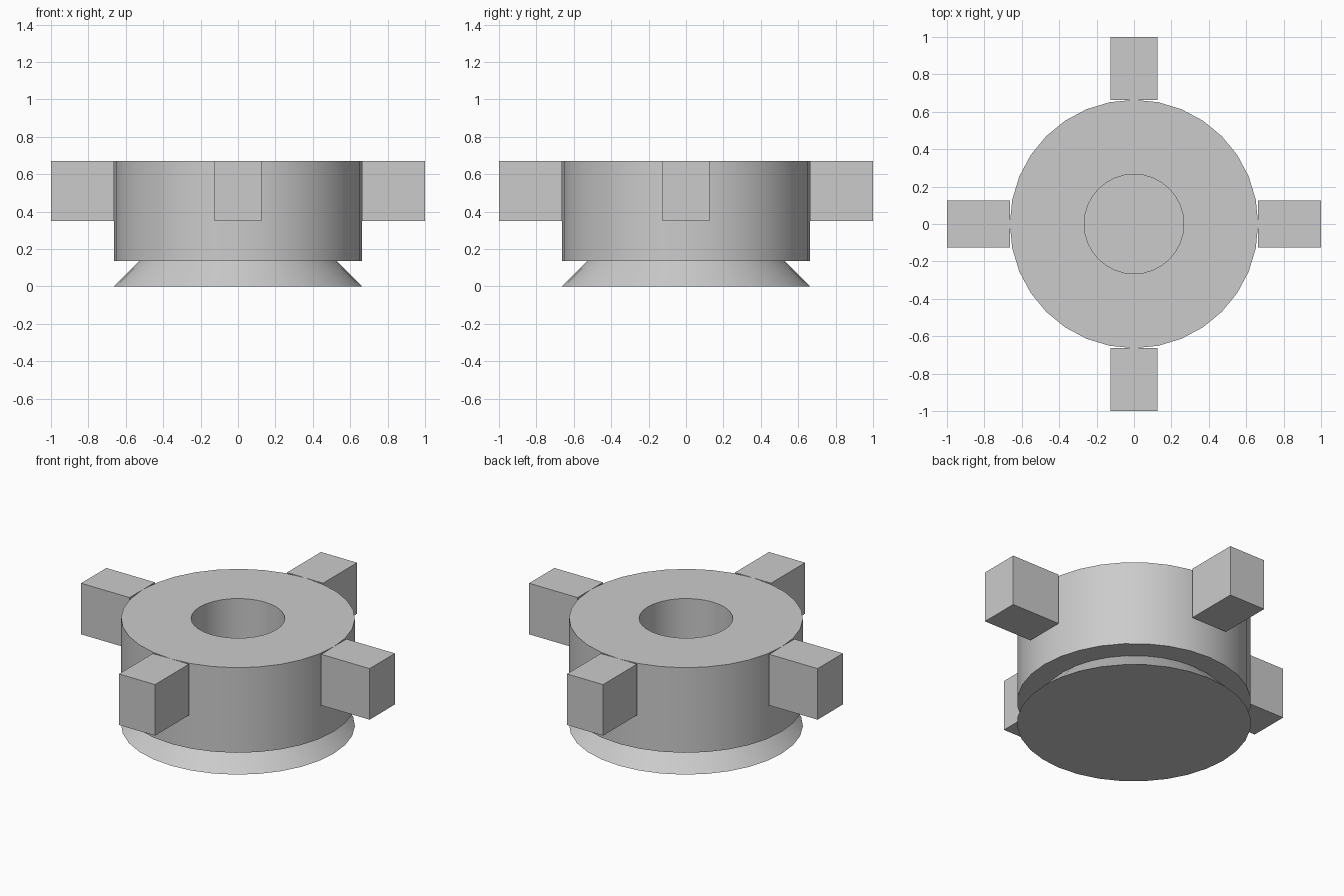
import bpy, bmesh, math
from mathutils import Matrix

cube = bpy.data.objects.get("Cube")
if cube:
    bpy.data.objects.remove(cube, do_unlink=True)

SIDES = 32
RADIUS, HOLE = 0.664, 0.266
NECK_Z, TOP_Z = 0.137, 0.67

grey = bpy.data.materials.new("plain grey")
grey.use_nodes = True
colour = (0.6, 0.6, 0.6, 1)
grey.diffuse_color = colour
grey.node_tree.nodes["Principled BSDF"].inputs["Base Color"].default_value = colour


def add_object(name, bm):
    bmesh.ops.recalc_face_normals(bm, faces=bm.faces)
    mesh = bpy.data.meshes.new(name)
    bm.to_mesh(mesh)
    bm.free()
    mesh.materials.append(grey)
    obj = bpy.data.objects.new(name, mesh)
    bpy.context.collection.objects.link(obj)
    return obj


def lathe(name, profile, closed):
    """Revolve (radius, height) points about z; an open profile gets flat caps."""
    bm = bmesh.new()
    rings = []
    for r, z in profile:
        angles = [2 * math.pi * i / SIDES for i in range(SIDES)]
        rings.append([bm.verts.new((r * math.cos(a), r * math.sin(a), z)) for a in angles])
    pairs = list(zip(rings, rings[1:]))
    if closed:
        pairs.append((rings[-1], rings[0]))
    else:
        bm.faces.new(rings[0])
        bm.faces.new(rings[-1])
    for low, high in pairs:
        for i in range(SIDES):
            j = (i + 1) % SIDES
            bm.faces.new((low[i], low[j], high[j], high[i]))
    obj = add_object(name, bm)
    bpy.ops.object.select_all(action="DESELECT")
    obj.select_set(True)
    bpy.context.view_layer.objects.active = obj
    bpy.ops.object.shade_smooth_by_angle(angle=math.radians(30))
    return obj


# Flared foot, narrowing up to the drum
lathe("flared_base", [(RADIUS, 0), (RADIUS - NECK_Z, NECK_Z)], False)

# Drum with a round central bore
lathe("drum", [(RADIUS, NECK_Z), (RADIUS, TOP_Z), (HOLE, TOP_Z), (HOLE, NECK_Z)], True)

# Four square lugs around the rim, flush with the top
LUG_WIDTH, LUG_HEIGHT = 0.25, 0.32
for i, side in enumerate(("left", "back", "right", "front")):
    bm = bmesh.new()
    bmesh.ops.create_cube(bm, size=1)
    bmesh.ops.scale(bm, vec=(1 - RADIUS, LUG_WIDTH, LUG_HEIGHT), verts=bm.verts)
    bmesh.ops.translate(bm, vec=((1 + RADIUS) / 2, 0, TOP_Z - LUG_HEIGHT / 2), verts=bm.verts)
    bmesh.ops.transform(bm, matrix=Matrix.Rotation(i * math.pi / 2, 4, "Z"), verts=bm.verts)
    add_object(side + "_lug", bm)
